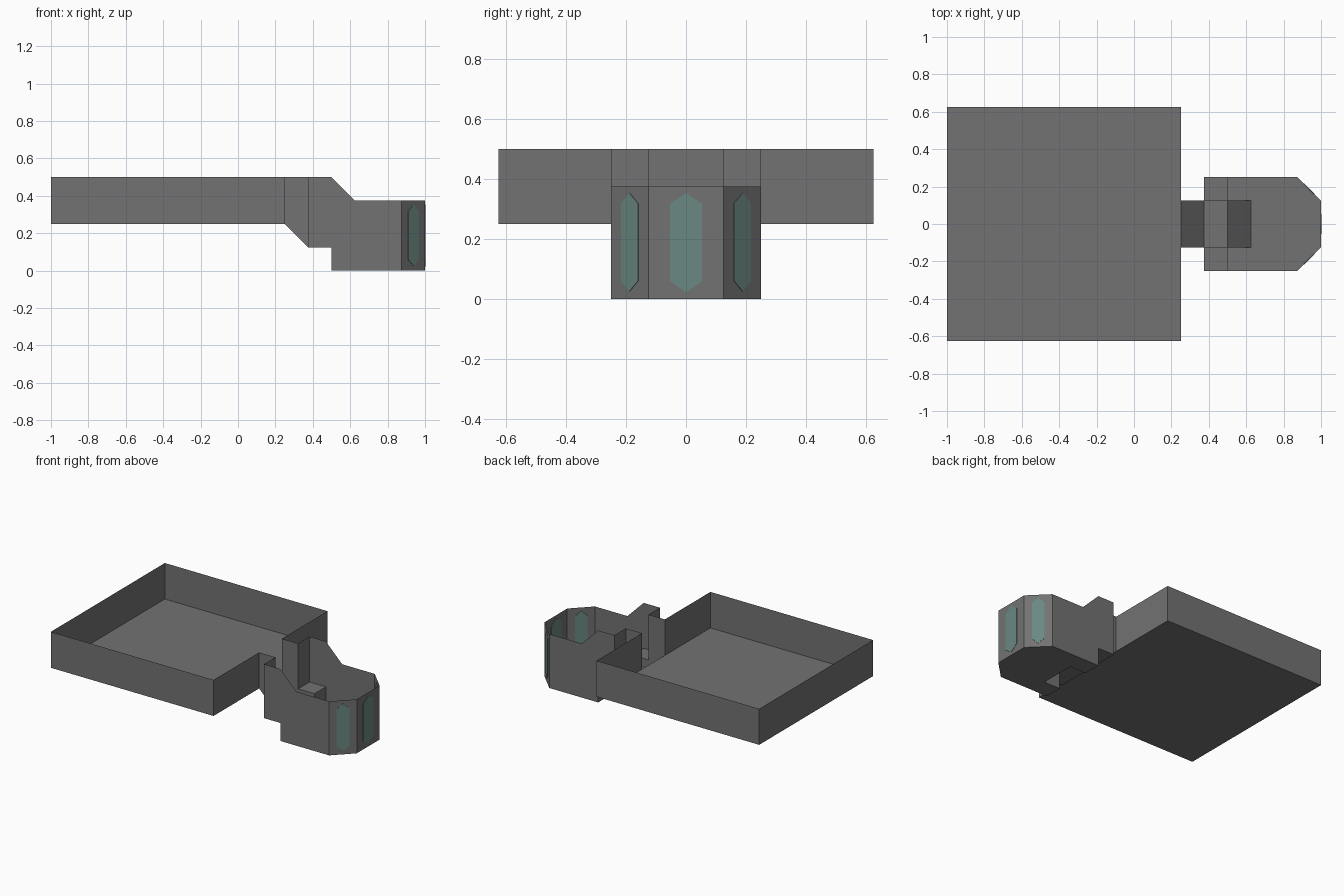
import bpy, bmesh, math
from mathutils import Vector

if "Cube" in bpy.data.objects:
    bpy.data.objects.remove(bpy.data.objects["Cube"])


def material(name, rgb):
    m = bpy.data.materials.new(name)
    m.diffuse_color = (*rgb, 1.0)
    m.use_nodes = True
    m.node_tree.nodes["Principled BSDF"].inputs["Base Color"].default_value = m.diffuse_color
    return m


GREY = material("hull grey", (0.17, 0.17, 0.17))
TEAL = material("window teal", (0.145, 0.25, 0.225))


def build(name, faces, mat):
    """Make one mesh object from polygons, welding shared corners."""
    bm = bmesh.new()
    for f in faces:
        bm.faces.new([bm.verts.new(p) for p in f])
    bmesh.ops.remove_doubles(bm, verts=bm.verts, dist=1e-5)
    bmesh.ops.recalc_face_normals(bm, faces=bm.faces)
    me = bpy.data.meshes.new(name)
    bm.to_mesh(me)
    bm.free()
    me.materials.append(mat)
    ob = bpy.data.objects.new(name, me)
    bpy.context.collection.objects.link(ob)
    return ob


def wall(path, z0, z1):
    """Upright panels along a plan path."""
    return [[(*a, z0), (*b, z0), (*b, z1), (*a, z1)] for a, b in zip(path, path[1:])]


def flat(plan, z):
    return [[(x, y, z) for x, y in plan]]


def side(profile, y):
    return [[(x, y, z) for x, z in profile]]


def mirrored(faces):
    """Faces plus their copy across y = 0."""
    return faces + [[(x, -y, z) for x, y, z in reversed(f)] for f in faces]


# Open tray with a doorway in its right wall
tray = flat([(-1, -.625), (.25, -.625), (.25, .625), (-1, .625)], .25)
tray += mirrored(wall([(.25, -.125), (.25, -.625), (-1, -.625)], .25, .5))
tray += wall([(-1, -.625), (-1, .625)], .25, .5)
build("tray", tray, GREY)

# Neck with sloping floor
neck = [[(.25, -.125, .25), (.375, -.125, .125), (.375, .125, .125), (.25, .125, .25)]]
neck += mirrored(side([(.25, .25), (.375, .125), (.375, .5), (.25, .5)], -.125))
build("neck", neck, GREY)

# Cabin: stepped side walls, chamfered nose, raised rear floor
profile = [(.375, .125), (.5, .125), (.5, 0), (.875, 0), (.875, .375),
           (.625, .375), (.5, .5), (.375, .5)]
cabin = mirrored(side(profile, -.25)
                 + wall([(.375, -.25), (.375, -.125)], .125, .5)
                 + wall([(.875, -.25), (1, -.125)], 0, .375)
                 + wall([(.5, -.25), (.5, -.125)], 0, .125))
cabin += wall([(1, -.125), (1, .125)], 0, .375)
cabin += flat([(.375, -.25), (.5, -.25), (.5, .25), (.375, .25)], .125)
cabin += flat([(.5, -.25), (.875, -.25), (1, -.125), (1, .125), (.875, .25), (.5, .25),
               (.5, .125), (.625, .125), (.625, -.125), (.5, -.125)], 0)
build("cabin", cabin, GREY)

# Ramp down to the lower floor, with triangular cheeks
ramp = [[(.5, -.125, .125), (.625, -.125, 0), (.625, .125, 0), (.5, .125, .125)]]
ramp += mirrored(side([(.5, 0), (.625, 0), (.5, .125)], -.125))
build("ramp", ramp, GREY)

# Low ledges beside the cabin entrance
ledge = flat([(.375, -.25), (.5, -.25), (.5, -.125), (.375, -.125)], .185)
ledge += wall([(.5, -.25), (.5, -.125), (.375, -.125)], .125, .185)
build("ledges", mirrored(ledge), GREY)


def window(name, centre, angle, half, z0, z1, point):
    """Tall hexagonal pane set in a nose panel, seen from both sides."""
    out = Vector((math.cos(angle), math.sin(angle), 0))
    along = Vector((-out.y, out.x, 0))
    shape = [(0, z0), (half, z0 + point), (half, z1 - point),
             (0, z1), (-half, z1 - point), (-half, z0 + point)]
    rings = [[Vector((*centre, 0)) + along * u + Vector((0, 0, z)) + out * d
              for u, z in shape] for d in (-.004, .002)]
    faces = [rings[0][::-1], rings[1]]
    for i in range(6):
        j = (i + 1) % 6
        faces.append([rings[0][i], rings[0][j], rings[1][j], rings[1][i]])
    build(name, faces, TEAL)


# Nose windows
window("centre_window", (1, 0), 0, .054, .022, .353, .037)
for s, n in ((-1, "front"), (1, "back")):
    window(n + "_window", (.9375, s * .1875), s * math.pi / 4, .04, .025, .353, .035)
